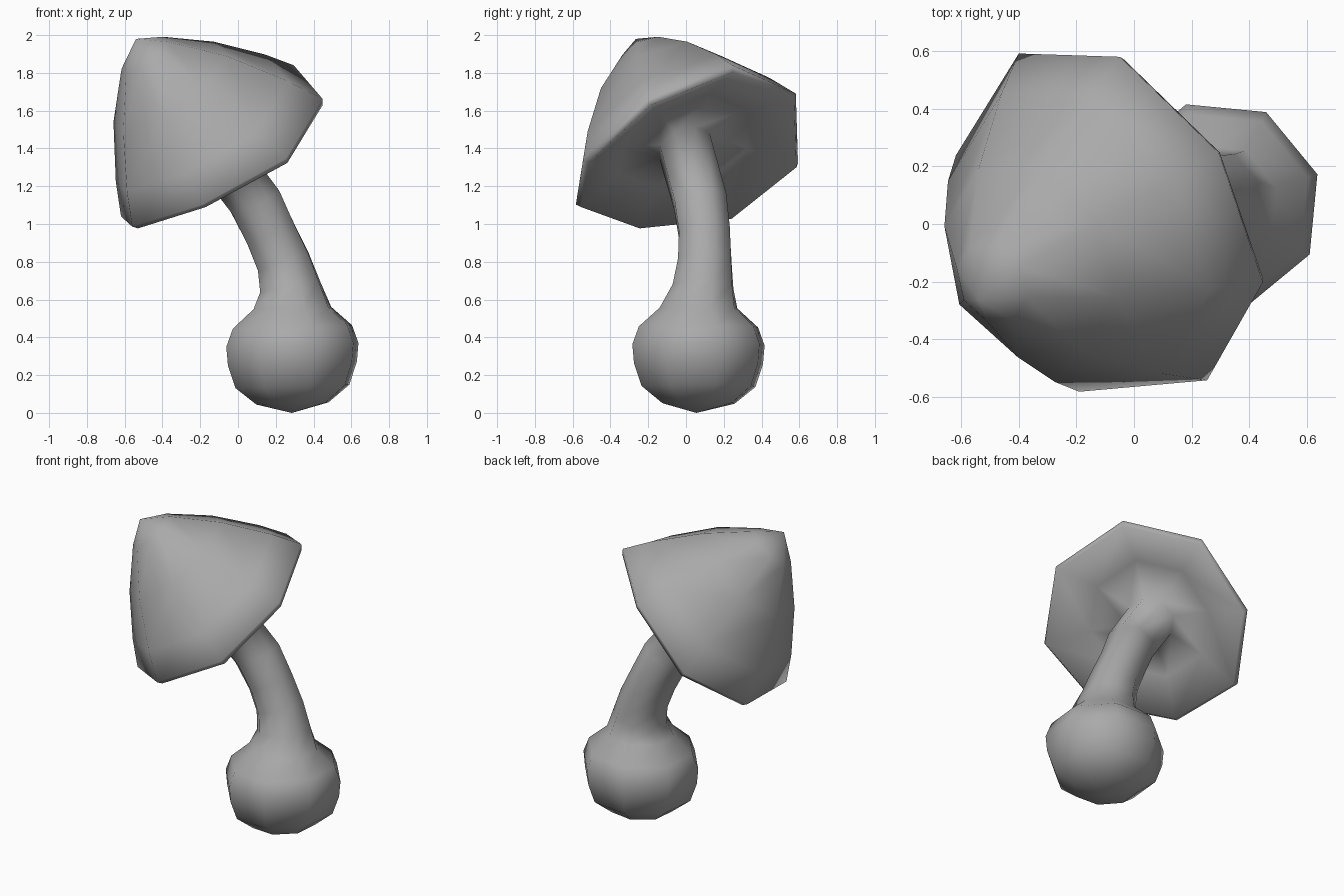
import bpy, bmesh, math
from mathutils import Vector

cube = bpy.data.objects.get("Cube")
if cube:
    bpy.data.objects.remove(cube, do_unlink=True)

SIDES = 8
grey = bpy.data.materials.new("plain grey")
grey.use_nodes = True
grey.diffuse_color = (0.4, 0.4, 0.4, 1)
grey.node_tree.nodes["Principled BSDF"].inputs["Base Color"].default_value = (0.4, 0.4, 0.4, 1)

bm = bmesh.new()


def ring(centre, axis, start, radius, warp=0):
    """Octagon around an axis, first corner towards start; warp bends it like a saddle."""
    n = Vector(axis).normalized()
    u = Vector(start)
    u = (u - n * u.dot(n)).normalized()
    v = n.cross(u)
    corners = []
    for i in range(SIDES):
        a = 2 * math.pi * i / SIDES
        lift = n * warp * math.cos(2 * a - math.pi / 6)
        corners.append(bm.verts.new(Vector(centre) + radius * (u * math.cos(a) + v * math.sin(a)) + lift))
    return corners


# Round foot: slightly leaning rings of (height, radius)
foot_start = Vector((0.956, 0.292, 0))
rings = [ring((0.288, 0.066, z), (-0.03, 0, 1), foot_start, r) for z, r in
         [(0.05, 0.2), (0.14, 0.315), (0.26, 0.357), (0.36, 0.366), (0.455, 0.33), (0.555, 0.215)]]

# Bent stem: (centre, axis, radius)
cap_start = Vector((0.64, 0.383, 0.664))
stem = [((0.275, 0.09, 0.67), (-0.2, 0, 1), 0.17),
        ((0.24, 0.1, 0.8), (-0.35, 0, 1), 0.152),
        ((0.172, 0.098, 0.95), (-0.5, -0.08, 1), 0.146),
        ((0.09, 0.075, 1.12), (-0.5, -0.18, 1), 0.15)]
for i, (centre, axis, radius) in enumerate(stem):
    start = foot_start.lerp(cap_start, (i + 1) / (len(stem) + 1))
    rings.append(ring(centre, axis, start, radius))

# Tilted cap: hollow underside, rim and dome as (height, radius, saddle bend) along its own axis
cap_centre = Vector((-0.1, 0.01, 1.37))
cap_axis = Vector((-0.571, -0.313, 0.758)).normalized()
for h, r, warp in [(0.06, 0.15, 0), (0.07, 0.38, 0.03), (-0.025, 0.635, 0.06),
                   (0.005, 0.656, 0.06), (0.18, 0.56, 0.04), (0.46, 0.368, 0.01), (0.69, 0.15, 0)]:
    rings.append(ring(cap_centre + cap_axis * h, cap_axis, cap_start, r, warp))

# Skin the rings and close both ends
for low, high in zip(rings, rings[1:]):
    for i in range(SIDES):
        j = (i + 1) % SIDES
        bm.faces.new((low[i], low[j], high[j], high[i]))
bottom = bm.verts.new((0.285, 0.055, 0))
apex = bm.verts.new((-0.54, -0.265, 1.98))
for i in range(SIDES):
    j = (i + 1) % SIDES
    bm.faces.new((bottom, rings[0][j], rings[0][i]))
    bm.faces.new((apex, rings[-1][i], rings[-1][j]))
bmesh.ops.recalc_face_normals(bm, faces=bm.faces)
for face in bm.faces:
    face.smooth = True

mesh = bpy.data.meshes.new("mushroom")
bm.to_mesh(mesh)
bm.free()
mesh.materials.append(grey)
mushroom = bpy.data.objects.new("mushroom", mesh)
bpy.context.collection.objects.link(mushroom)
